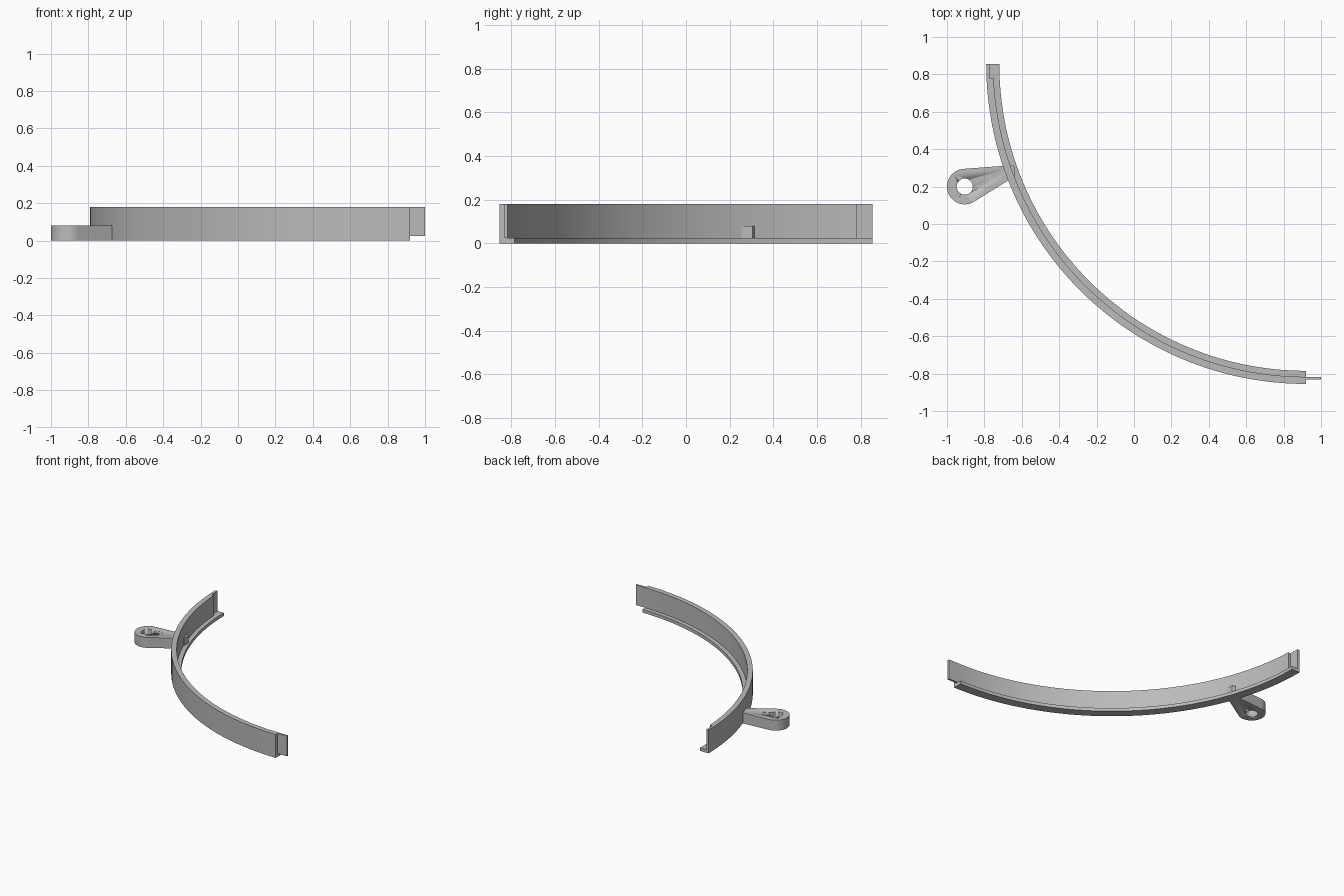
import bpy, bmesh, math
from math import cos, sin, radians

cube = bpy.data.objects.get("Cube")
if cube:
    bpy.data.objects.remove(cube, do_unlink=True)

grey = bpy.data.materials.new("plain grey")
grey.use_nodes = True
colour = (0.5, 0.5, 0.5, 1)
grey.diffuse_color = colour
grey.node_tree.nodes["Principled BSDF"].inputs["Base Color"].default_value = colour

# Arc centre, radii and heights shared by the parts
CX, CY = 0.92, 0.855
OUTER, WALL_IN, FLANGE_IN = 1.71, 1.672, 1.64
TIP_IN = 1.692
FLANGE_Z, TOP = 0.025, 0.18
RECESS = 182.55


def finish(name, bm):
    bmesh.ops.recalc_face_normals(bm, faces=bm.faces)
    mesh = bpy.data.meshes.new(name)
    bm.to_mesh(mesh)
    bm.free()
    mesh.materials.append(grey)
    obj = bpy.data.objects.new(name, mesh)
    bpy.context.collection.objects.link(obj)
    bpy.ops.object.select_all(action="DESELECT")
    obj.select_set(True)
    bpy.context.view_layer.objects.active = obj
    bpy.ops.object.shade_smooth_by_angle(angle=radians(30))
    return obj


def sweep(name, section, start, end, steps):
    """Carry a (radius, height) section around the arc centre."""
    bm = bmesh.new()
    rings = []
    for i in range(steps + 1):
        a = radians(start + (end - start) * i / steps)
        rings.append([bm.verts.new((CX + r * cos(a), CY + r * sin(a), z)) for r, z in section])
    n = len(section)
    for a, b in zip(rings, rings[1:]):
        for j in range(n):
            k = (j + 1) % n
            bm.faces.new((a[j], a[k], b[k], b[j]))
    bm.faces.new(rings[0])
    bm.faces.new(rings[-1])
    return finish(name, bm)


def prism(name, outline, z0, z1):
    """Extrude a flat outline between two heights."""
    bm = bmesh.new()
    face = bm.faces.new([bm.verts.new((x, y, z0)) for x, y in outline])
    made = bmesh.ops.extrude_face_region(bm, geom=[face])["geom"]
    for v in made:
        if isinstance(v, bmesh.types.BMVert):
            v.co.z = z1
    return finish(name, bm)


def angle_section(wall_in):
    return [(OUTER, 0), (OUTER, TOP), (wall_in, TOP), (wall_in, FLANGE_Z),
            (FLANGE_IN, FLANGE_Z), (FLANGE_IN, 0)]


# Curved wall with its inward flange, then the thinned end that takes a tongue
sweep("curved_rail", angle_section(WALL_IN), RECESS, 270, 72)
sweep("recessed_end", angle_section(TIP_IN), 180, RECESS, 3)

# Straight tongue at the other end
y_in, y_out = CY - WALL_IN, CY - 1.687
prism("joining_tongue", [(0.9, y_out), (1, y_out), (1, y_in), (0.9, y_in)], FLANGE_Z, TOP)

# Tapered mounting ear that pokes through the wall
EX, EY, R = -0.905, 0.2, 0.095
arc = [radians(94 + (304 - 94) * i / 32) for i in range(33)]
outline = [(EX + R * cos(a), EY + R * sin(a)) for a in arc]
outline += [(-0.637, 0.255), (-0.637, 0.305), (-0.655, 0.314)]
ear = prism("mounting_ear", outline, 0, 0.08)

# Screw hole through the ear
circle = [(EX + 0.043 * cos(i * math.tau / 40), EY + 0.043 * sin(i * math.tau / 40)) for i in range(40)]
cutter = prism("hole_cutter", circle, -0.1, 0.2)
cut = ear.modifiers.new("screw hole", "BOOLEAN")
cut.operation = "DIFFERENCE"
cut.solver = "EXACT"
cut.object = cutter
bpy.context.view_layer.objects.active = ear
bpy.ops.object.modifier_apply(modifier=cut.name)
bpy.data.objects.remove(cutter, do_unlink=True)
